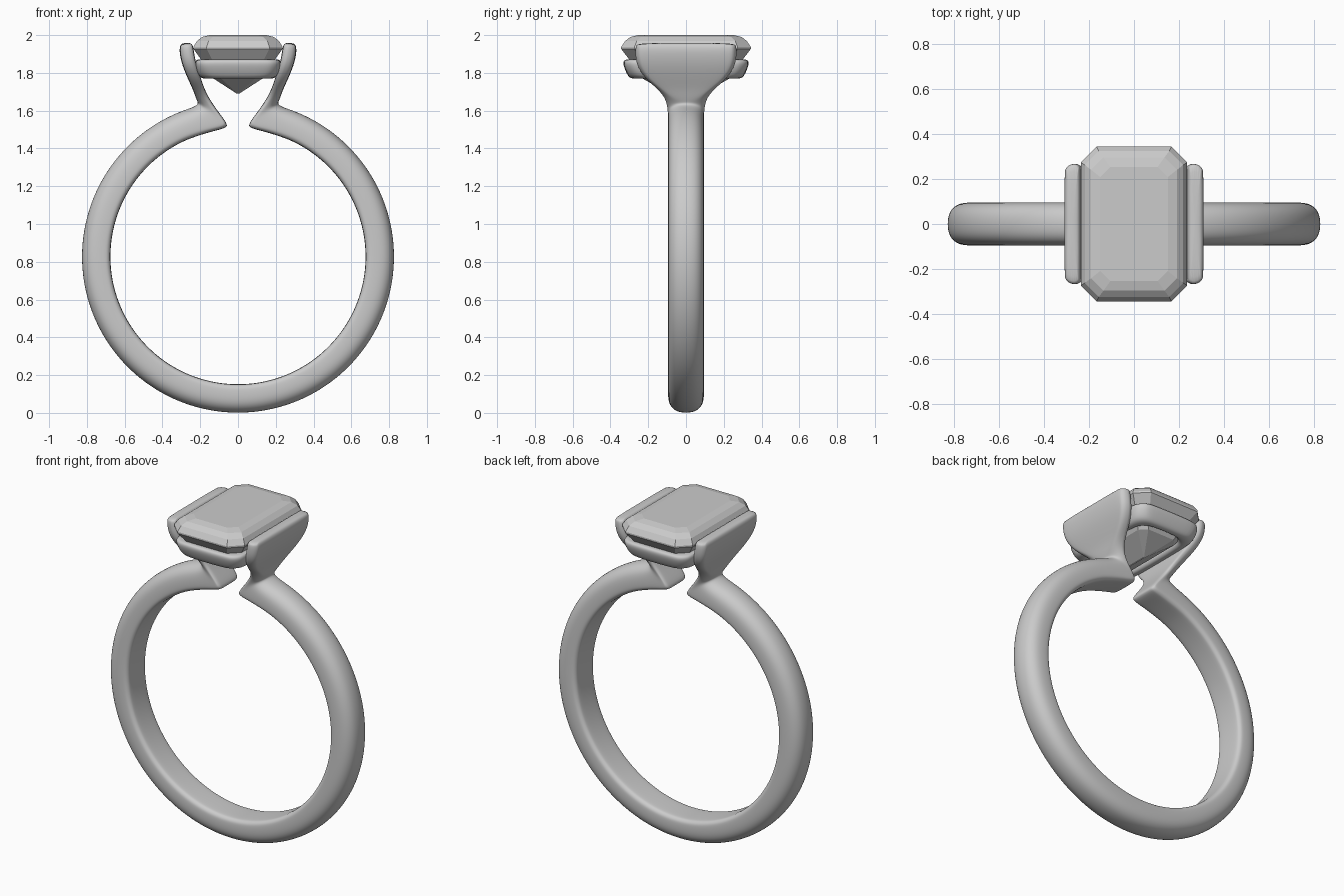
import bpy, bmesh
from math import sin, cos, pi, radians
from mathutils import Vector

cube = bpy.data.objects.get("Cube")
if cube:
    bpy.data.objects.remove(cube)

grey = bpy.data.materials.new("light grey")
grey.use_nodes = True
grey.diffuse_color = (0.6, 0.6, 0.6, 1)
grey.node_tree.nodes["Principled BSDF"].inputs["Base Color"].default_value = (0.6, 0.6, 0.6, 1)


def loft(name, rings, cap_start=True, cap_end=True, closed=False):
    """Skin a list of equal-length point rings into one object."""
    bm = bmesh.new()
    rows = [[bm.verts.new(p) for p in ring] for ring in rings]
    pairs = list(zip(rows, rows[1:]))
    if closed:
        pairs.append((rows[-1], rows[0]))
    for a, b in pairs:
        for i in range(len(a)):
            j = (i + 1) % len(a)
            bm.faces.new((a[i], a[j], b[j], b[i]))
    if cap_start:
        bm.faces.new(rows[0])
    if cap_end:
        bm.faces.new(rows[-1])
    bmesh.ops.recalc_face_normals(bm, faces=bm.faces)
    mesh = bpy.data.meshes.new(name)
    bm.to_mesh(mesh)
    bm.free()
    mesh.materials.append(grey)
    obj = bpy.data.objects.new(name, mesh)
    bpy.context.collection.objects.link(obj)
    return obj


def rounded_rect(hx, hy, radii, steps=4):
    """Outline with one radius per corner, counter-clockwise from +x +y."""
    pts = []
    corners = ((1, 1), (-1, 1), (-1, -1), (1, -1))
    for k, ((sx, sy), r) in enumerate(zip(corners, radii)):
        for s in range(steps):
            a = pi / 2 * (k + s / (steps - 1))
            pts.append((sx * (hx - r) + r * cos(a), sy * (hy - r) + r * sin(a)))
    return pts


def section(inner, outer, half_width):
    """Band cross-section: soft outer edges, tighter inner edges."""
    p, q = Vector((inner[0], 0, inner[1])), Vector((outer[0], 0, outer[1]))
    mid, axis = (p + q) / 2, (q - p).normalized()
    thick = (q - p).length
    ro, ri = min(0.075, thick * 0.55), min(0.03, thick * 0.35)
    outline = rounded_rect(thick / 2, half_width, (ro, ri, ri, ro))
    return [mid + axis * u + Vector((0, v, 0)) for u, v in outline]


# Band and claw: half of the ring in one sweep, mirrored
CENTRE, R_IN, R_OUT = 0.827, 0.676, 0.827
rings = []
for i in range(33):
    a = radians(180 - i * 158 / 32)
    s, c = sin(a), cos(a)
    rings.append(section((R_IN * s, CENTRE + R_IN * c), (R_OUT * s, CENTRE + R_OUT * c), 0.095))

claw = [  # inner x, z, outer x, z, half width
    (0.141, 1.490, 0.250, 1.614, 0.095),
    (0.058, 1.508, 0.218, 1.628, 0.095),
    (0.055, 1.530, 0.212, 1.640, 0.095),
    (0.105, 1.595, 0.216, 1.650, 0.097),
    (0.150, 1.660, 0.226, 1.675, 0.108),
    (0.178, 1.715, 0.240, 1.715, 0.150),
    (0.200, 1.780, 0.266, 1.770, 0.222),
    (0.222, 1.850, 0.296, 1.840, 0.264),
    (0.233, 1.910, 0.310, 1.905, 0.268),
    (0.238, 1.945, 0.309, 1.940, 0.266),
    (0.250, 1.960, 0.297, 1.959, 0.255),
]
rings += [section((a, b), (c, d), w) for a, b, c, d, w in claw]
band = loft("band_and_claws", rings, cap_start=False)
mirror = band.modifiers.new("mirror", 'MIRROR')
mirror.use_clip = True

# Collar: open rounded frame under the stone
profile = [(0.190, 0.292, 1.770), (0.215, 0.310, 1.785), (0.230, 0.333, 1.840),
           (0.228, 0.332, 1.866), (0.210, 0.314, 1.872), (0.170, 0.270, 1.868),
           (0.150, 0.245, 1.800), (0.162, 0.262, 1.770)]
collar = loft("collar", [[(x, y, z) for x, y in rounded_rect(hx, hy, [0.09] * 4)]
                         for hx, hy, z in profile], False, False, True)

for obj in (band, collar):
    obj.modifiers.new("smooth", 'SUBSURF').levels = 2
    obj.modifiers["smooth"].render_levels = 2
    for poly in obj.data.polygons:
        poly.use_smooth = True


# Stone: step-cut octagon with flat facets
def octagon(hx, hy, cut, z):
    pts = [(hx, hy - cut), (hx - cut, hy), (cut - hx, hy), (-hx, hy - cut)]
    return [(x, y, z) for x, y in pts + [(-x, -y) for x, y in pts]]


steps = [(0.150, 0.253, 0.045, 2.000), (0.190, 0.295, 0.055, 1.990),
         (0.218, 0.323, 0.062, 1.968), (0.236, 0.343, 0.070, 1.937),
         (0.236, 0.343, 0.070, 1.927), (0.195, 0.300, 0.058, 1.870),
         (0.130, 0.230, 0.040, 1.770), (0.006, 0.090, 0.003, 1.690)]
loft("stone", [octagon(*s) for s in steps])
